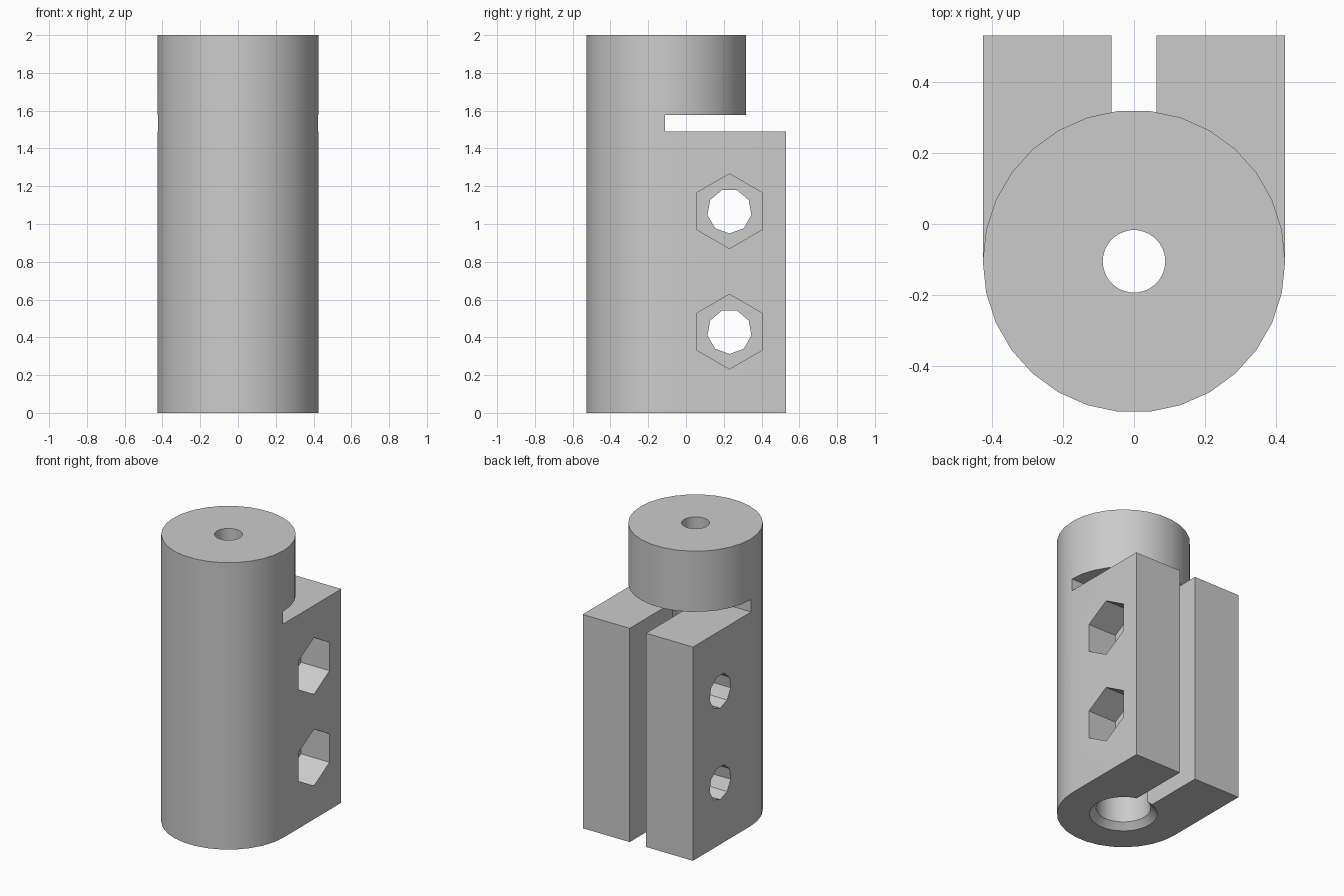
import bpy, bmesh
from math import cos, sin, radians

cube = bpy.data.objects.get("Cube")
if cube:
    bpy.data.objects.remove(cube)

R, CY = 0.425, -0.105          # barrel radius and axis position in y
BACK = 0.53                    # rear face of the clamp


def circle(r, sides, u=0, v=0, start=0):
    return [(u + r * cos(radians(start + 360 * i / sides)),
             v + r * sin(radians(start + 360 * i / sides))) for i in range(sides)]


def rect(u0, u1, v0, v1):
    return [(u0, v0), (u1, v0), (u1, v1), (u0, v1)]


def loft(name, sections, axis="z"):
    """Closed solid through (outline, height) sections stacked along an axis."""
    bm = bmesh.new()
    rings = []
    for outline, h in sections:
        rings.append([bm.verts.new((u, v, h) if axis == "z" else (h, u, v))
                      for u, v in outline])
    n = len(rings[0])
    for a, b in zip(rings, rings[1:]):
        for i in range(n):
            j = (i + 1) % n
            bm.faces.new((a[i], a[j], b[j], b[i]))
    bm.faces.new(rings[0][::-1])
    bm.faces.new(rings[-1])
    bmesh.ops.recalc_face_normals(bm, faces=bm.faces)
    mesh = bpy.data.meshes.new(name)
    bm.to_mesh(mesh)
    bm.free()
    obj = bpy.data.objects.new(name, mesh)
    bpy.context.collection.objects.link(obj)
    return obj


def prism(name, outline, lo, hi, axis="z"):
    return loft(name, [(outline, lo), (outline, hi)], axis)


# Body: round front, square rear
barrel = circle(R, 30, 0, CY)
front_arc = barrel[15:] + barrel[:1]
back_arc = barrel[:16]
body = prism("clamp_body", front_arc + [(R, BACK), (-R, BACK)], 0, 2)

cutters = [
    # Leaves only the round head above the clamp
    prism("head_cutter", back_arc + [(-0.7, CY), (-0.7, 0.7), (0.7, 0.7), (0.7, CY)],
          1.53, 2.1),
    # Horizontal relief slot between head and clamp
    prism("relief_cutter", rect(-0.8, 0.8, -0.11, 0.8), 1.49, 1.577),
    # Stepped bore with a chamfered mouth
    loft("bore_cutter", [(circle(r, 30, 0, CY), z) for r, z in
                         ((0.267, -0.05), (0.175, 0.042), (0.175, 1.53),
                          (0.088, 1.53), (0.088, 2.1))]),
    # Vertical slit between the clamp arms
    prism("slit_cutter", rect(-0.063, 0.063, -0.09, 0.8), -0.1, 1.54),
]
# Cross bolts with hexagonal nut pockets
for z in (0.43, 1.068):
    cutters.append(prism("bolt_cutter", circle(0.118, 9, 0.23, z, -90), -0.6, 0.6, "x"))
    cutters.append(prism("nut_cutter", circle(0.1975, 6, 0.23, z, 90), 0.205, 0.6, "x"))

for cutter in cutters:
    cutter.hide_render = True
    mod = body.modifiers.new(cutter.name, "BOOLEAN")
    mod.operation = "DIFFERENCE"
    mod.solver = "EXACT"
    mod.object = cutter

# Bake the cuts and remove the cutters
bpy.context.view_layer.update()
graph = bpy.context.evaluated_depsgraph_get()
cut_mesh = bpy.data.meshes.new_from_object(body.evaluated_get(graph))
body.modifiers.clear()
body.data = cut_mesh
for cutter in cutters:
    bpy.data.objects.remove(cutter)

# Grey finish
grey = bpy.data.materials.new("plain_grey")
grey.use_nodes = True
color = (0.6, 0.6, 0.6, 1)
grey.diffuse_color = color
grey.node_tree.nodes["Principled BSDF"].inputs["Base Color"].default_value = color
body.data.materials.clear()
body.data.materials.append(grey)

bpy.ops.object.select_all(action="DESELECT")
body.select_set(True)
bpy.context.view_layer.objects.active = body
bpy.ops.object.shade_smooth_by_angle(angle=radians(30))
